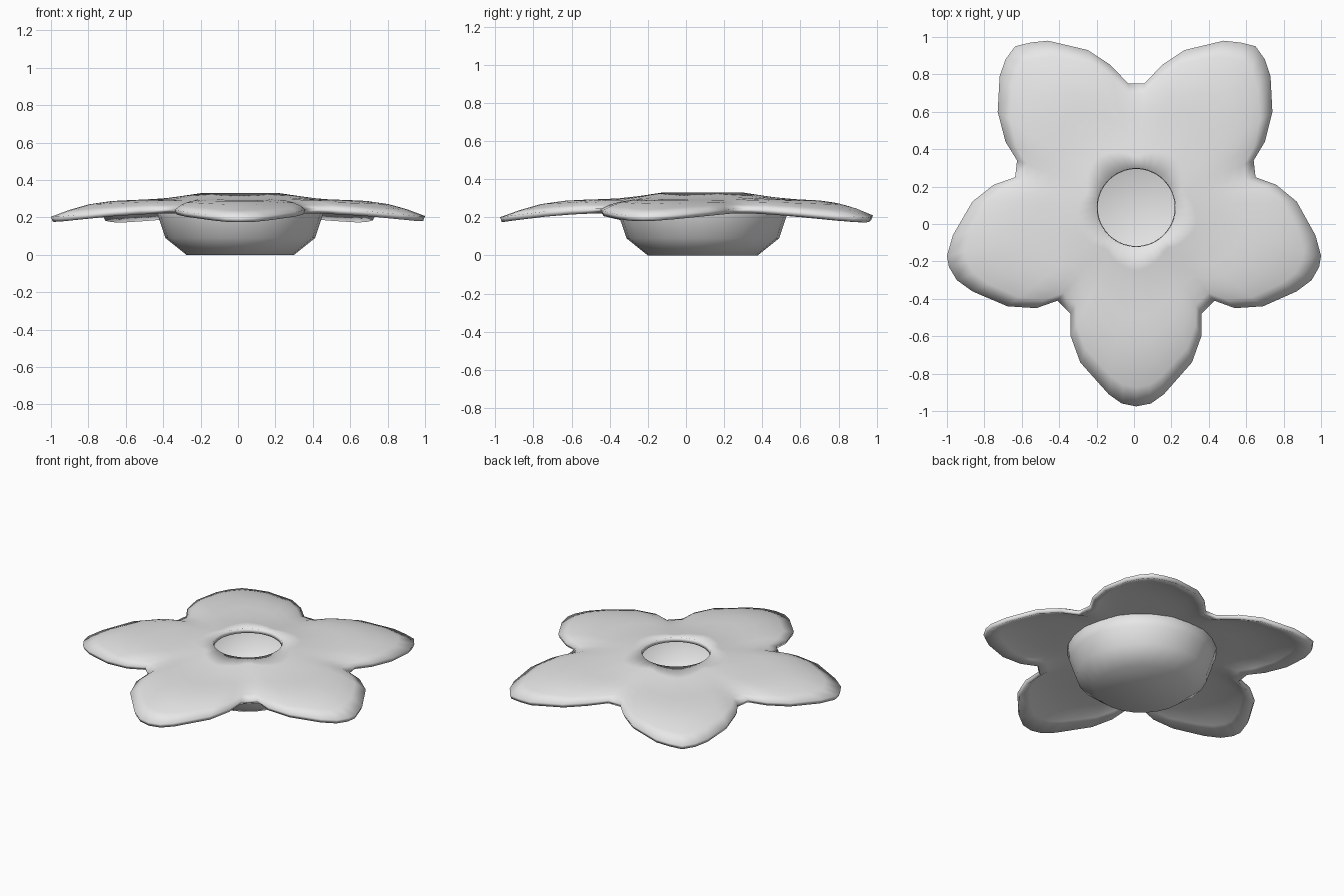
import bpy
import bmesh
import math

default_cube = bpy.data.objects.get("Cube")
if default_cube:
    bpy.data.objects.remove(default_cube, do_unlink=True)

CENTRE_X, CENTRE_Y = 0.012, 0.088
HOLE_RADIUS = 0.21
SHELL = 0.028

# Single clay material
clay = bpy.data.materials.new("pale_grey")
clay.use_nodes = True
grey = (0.8, 0.8, 0.8, 1)
clay.diffuse_color = grey
clay.node_tree.nodes["Principled BSDF"].inputs["Base Color"].default_value = grey

# Right half of the five-petal outline, from the back notch to the front tip
half_outline = [
    (.055, .75), (.15, .85), (.27, .93), (.48, .98), (.57, .97), (.65, .95),
    (.7, .88), (.73, .79), (.74, .6), (.7, .44), (.64, .34), (.65, .25),
    (.76, .21), (.87, .12), (.97, -.06), (1, -.17), (.99, -.23), (.95, -.3),
    (.87, -.36), (.69, -.44), (.54, -.45), (.43, -.41), (.36, -.48),
    (.36, -.6), (.31, -.74), (.16, -.91), (.09, -.96), (.012, -.975),
]

# Height of the upper surface against distance from the hole centre
height_profile = [(.21, .33), (.33, .312), (.45, .297), (.7, .295), (.85, .285), (1.1, .245)]


def interpolate(profile, value):
    for (a, za), (b, zb) in zip(profile, profile[1:]):
        if value <= b:
            return za + (zb - za) * (value - a) / (b - a)
    return profile[-1][1]


def mirrored(point):
    x, y = point
    return (-x + 0.025 * (1 - x * x), y)


def finish(bm, name, thickness):
    """Turn a bmesh into a smooth, thickened object."""
    mesh = bpy.data.meshes.new(name)
    bm.to_mesh(mesh)
    bm.free()
    mesh.materials.append(clay)
    for polygon in mesh.polygons:
        polygon.use_smooth = True
    obj = bpy.data.objects.new(name, mesh)
    bpy.context.collection.objects.link(obj)
    solid = obj.modifiers.new("thickness", "SOLIDIFY")
    solid.thickness = thickness
    solid.offset = -1
    return obj


def bridge(bm, rings):
    """Join neighbouring closed rings with quads."""
    for first, second in zip(rings, rings[1:]):
        count = len(first)
        for i in range(count):
            j = (i + 1) % count
            bm.faces.new((first[i], second[i], second[j], first[j]))


# Petal plate: rings spreading from the round hole to the petal outline
outline = half_outline + [mirrored(p) for p in reversed(half_outline[:-1])]
outline.reverse()  # counter-clockwise, so the faces point up
bm = bmesh.new()
rings = []
for t in (0, .15, .3, .45, .6, .75, .88, 1):
    ring = []
    for x, y in outline:
        dx, dy = x - CENTRE_X, y - CENTRE_Y
        reach = math.hypot(dx, dy)
        radius = HOLE_RADIUS + (reach - HOLE_RADIUS) * t
        z = interpolate(height_profile, radius) - 0.05 * t ** 4
        ring.append(bm.verts.new((CENTRE_X + dx / reach * radius,
                                  CENTRE_Y + dy / reach * radius, z)))
    rings.append(ring)
bridge(bm, rings)
finish(bm, "petal_plate", SHELL)

# Hollow bowl under the plate, with a flat base
bowl_profile = [(.288, 0), (.4, .09), (.437, .2), (.46, .275)]
segments = 24
bm = bmesh.new()
rings = []
for radius, z in bowl_profile:
    ring = []
    for i in range(segments):
        angle = math.tau * i / segments
        ring.append(bm.verts.new((CENTRE_X + radius * math.cos(angle),
                                  CENTRE_Y + radius * math.sin(angle), z)))
    rings.append(ring)
bridge(bm, rings)
bm.faces.new(rings[0])
bmesh.ops.recalc_face_normals(bm, faces=bm.faces)
bm.normal_update()
if bm.faces[-1:][0].normal.z > 0:
    bmesh.ops.reverse_faces(bm, faces=bm.faces)
finish(bm, "bowl", 0.02)
